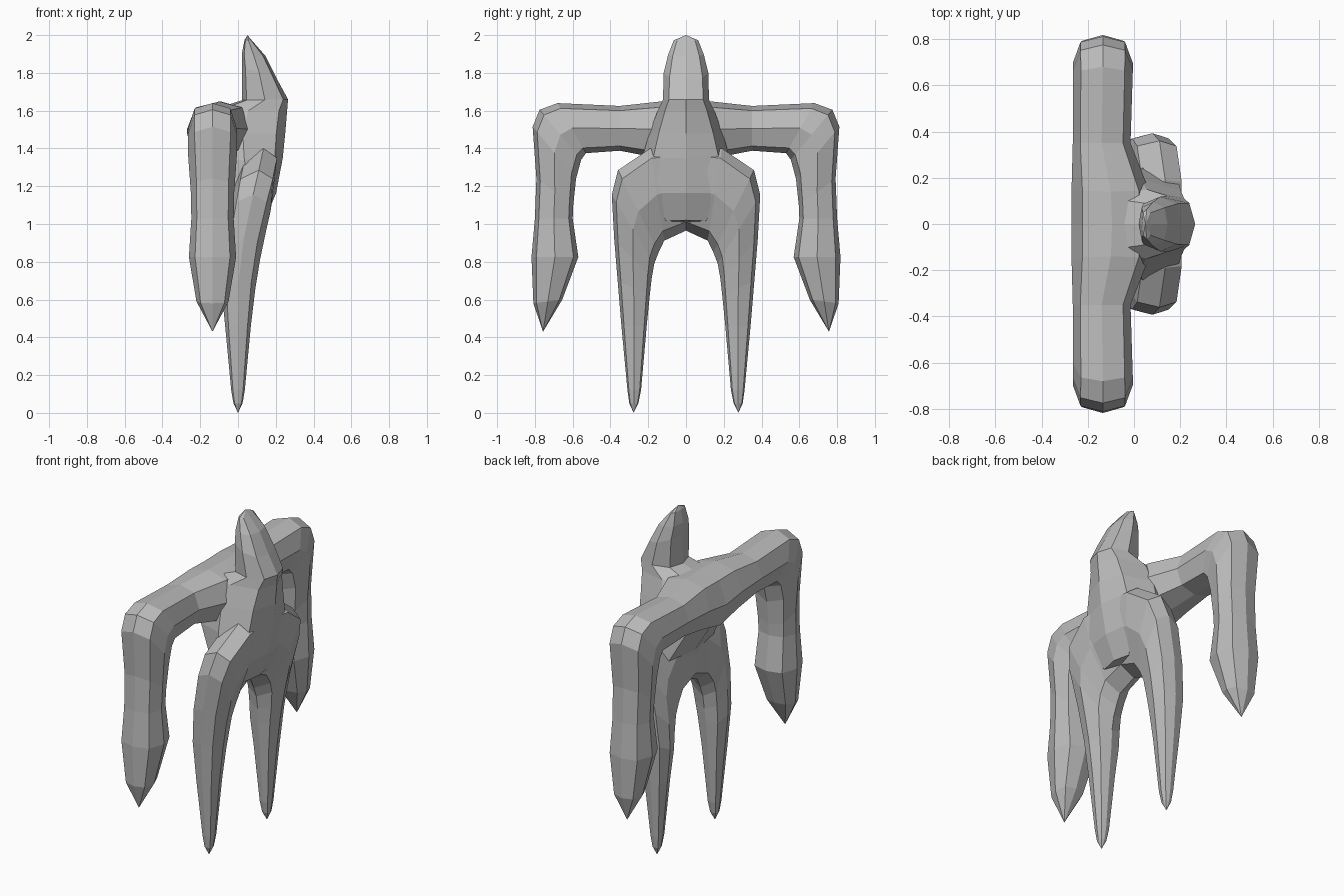
import bpy, bmesh
from mathutils import Vector

if "Cube" in bpy.data.objects:
    bpy.data.objects.remove(bpy.data.objects["Cube"], do_unlink=True)

grey = bpy.data.materials.new("plain grey")
grey.use_nodes = True
COLOUR = (0.5, 0.5, 0.5, 1)
grey.diffuse_color = COLOUR
grey.node_tree.nodes["Principled BSDF"].inputs["Base Color"].default_value = COLOUR

# Eight-sided section, slightly squared: (along the main chord, across it)
D, E = 0.79, 0.74
SECTION = [(1, 0), (D, E), (0, 1), (-D, E), (-1, 0), (-D, -E), (0, -1), (D, -E)]


def loft(name, rings, side, tip, mirrored=False):
    """Tube through rings (corner, opposite corner, half width along `side`)."""
    bm = bmesh.new()
    loops = []
    for p, q, h in rings:
        p, q = Vector(p), Vector(q)
        loops.append([bm.verts.new((p + q) / 2 + (p - q) / 2 * u + Vector(side) * h * v)
                      for u, v in SECTION])
    for a, b in zip(loops, loops[1:]):
        for i in range(8):
            j = (i + 1) % 8
            bm.faces.new((a[i], a[j], b[j], b[i]))
    # Pointed end
    end = bm.verts.new(tip)
    for i in range(8):
        bm.faces.new((loops[-1][i], loops[-1][(i + 1) % 8], end))
    # Temporary cap gives a closed volume for outward normals
    cap = bm.faces.new(loops[0])
    bmesh.ops.recalc_face_normals(bm, faces=bm.faces)
    if bm.calc_volume(signed=True) < 0:
        bmesh.ops.reverse_faces(bm, faces=bm.faces)
    # Mirrored tubes stay open where the halves meet
    if mirrored:
        bmesh.ops.delete(bm, geom=[cap], context="FACES_ONLY")
    mesh = bpy.data.meshes.new(name)
    bm.to_mesh(mesh)
    bm.free()
    mesh.materials.append(grey)
    obj = bpy.data.objects.new(name, mesh)
    bpy.context.collection.objects.link(obj)
    if mirrored:
        m = obj.modifiers.new("other side", "MIRROR")
        m.use_axis = (False, True, False)
        m.merge_threshold = 0.002


X, Y = (1, 0, 0), (0, 1, 0)

# Broad hips leaning back into the shoulders, then the pointed head
loft("head_and_torso", [
    ((0.143, 0, 1.02), (-0.03, 0, 0.985), 0.14),
    ((0.202, 0, 1.165), (-0.06, 0, 1.15), 0.29),
    ((0.237, 0, 1.35), (-0.17, 0, 1.33), 0.235),
    ((0.250, 0, 1.48), (-0.20, 0, 1.48), 0.195),
    ((0.260, 0, 1.60), (-0.15, 0, 1.60), 0.15),
    ((0.265, 0, 1.66), (0.02, 0, 1.655), 0.122),
    ((0.205, 0, 1.77), (0.02, 0, 1.83), 0.118),
    ((0.145, 0, 1.89), (0.02, 0, 1.90), 0.095),
    ((0.075, 0, 1.97), (0.035, 0, 1.975), 0.065),
], Y, (0.05, 0, 2.0))

# Shoulder bar bending down into the hanging arms
loft("arms", [
    ((-0.095, 0.00, 1.65), (-0.105, 0.00, 1.31), 0.17),
    ((-0.10, 0.14, 1.648), (-0.11, 0.18, 1.355), 0.165),
    ((-0.14, 0.35, 1.625), (-0.14, 0.35, 1.388), 0.125),
    ((-0.135, 0.68, 1.64), (-0.135, 0.53, 1.375), 0.128),
    ((-0.135, 0.775, 1.605), (-0.135, 0.555, 1.34), 0.13),
    ((-0.135, 0.812, 1.515), (-0.135, 0.582, 1.24), 0.13),
    ((-0.135, 0.792, 1.24), (-0.135, 0.597, 1.10), 0.115),
    ((-0.135, 0.800, 1.03), (-0.135, 0.600, 1.03), 0.112),
    ((-0.135, 0.818, 0.825), (-0.135, 0.570, 0.825), 0.125),
    ((-0.135, 0.808, 0.58), (-0.135, 0.655, 0.60), 0.085),
], X, (-0.135, 0.757, 0.43), True)

# Hips arching into the tapering legs
loft("legs", [
    ((0.135, 0.00, 1.41), (0.00, 0.00, 0.965), 0.11),
    ((0.135, 0.19, 1.40), (0.005, 0.115, 0.912), 0.115),
    ((0.11, 0.36, 1.285), (0.005, 0.145, 0.85), 0.115),
    ((0.08, 0.393, 1.155), (0.005, 0.168, 0.79), 0.108),
    ((0.03, 0.380, 0.92), (0.005, 0.182, 0.71), 0.10),
    ((0.004, 0.362, 0.70), (0.00, 0.192, 0.62), 0.09),
    ((0.00, 0.342, 0.46), (0.00, 0.208, 0.46), 0.068),
    ((0.00, 0.310, 0.12), (0.00, 0.238, 0.12), 0.036),
    ((0.00, 0.300, 0.05), (0.00, 0.252, 0.05), 0.024),
], X, (0, 0.277, 0), True)
